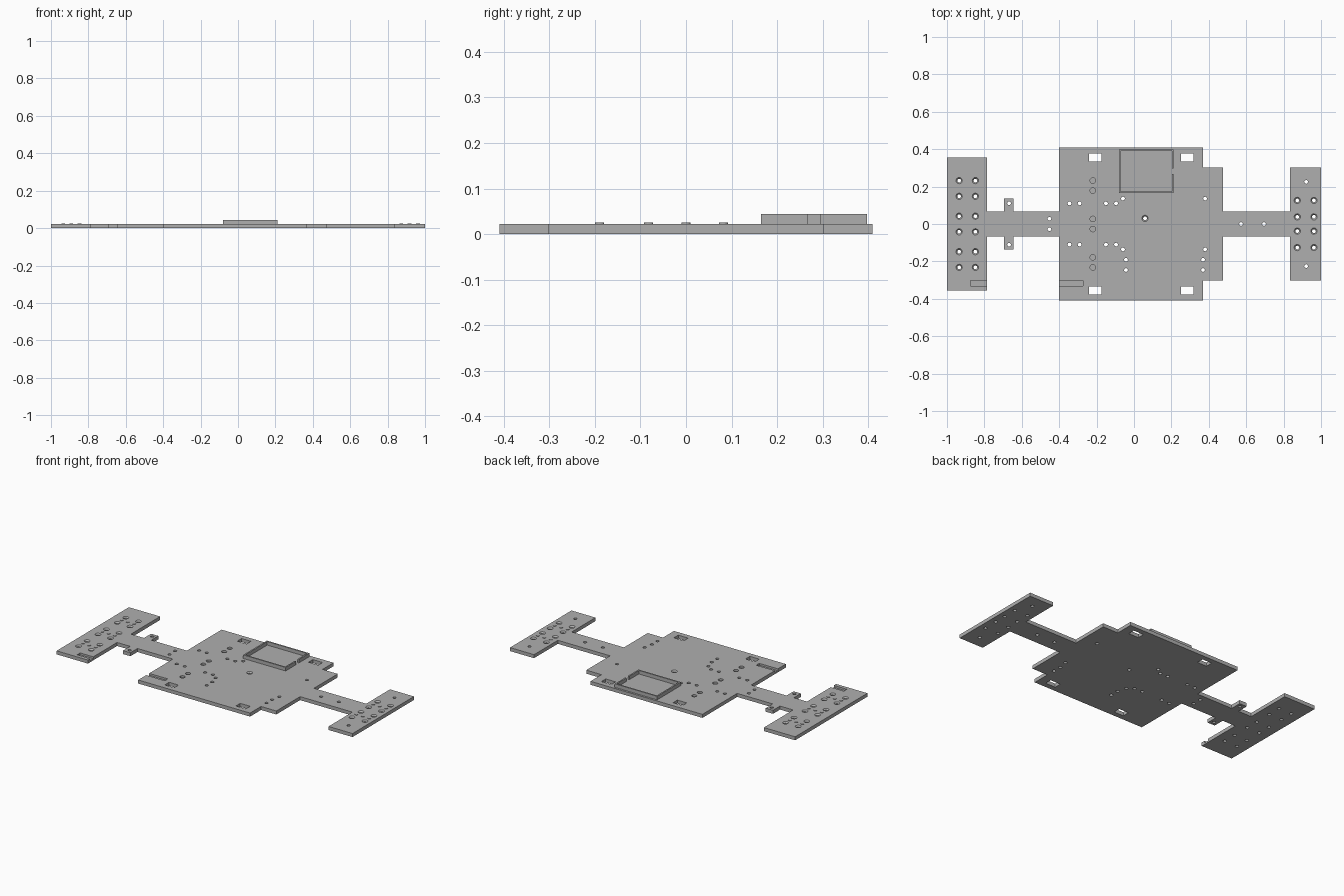
import bpy, bmesh
from mathutils import Matrix, Vector

if "Cube" in bpy.data.objects:
    bpy.data.objects.remove(bpy.data.objects["Cube"], do_unlink=True)

T = 0.022       # plate thickness
RIM = 0.044     # top of the tray walls

grey = bpy.data.materials.new("plain grey")
grey.use_nodes = True
grey.diffuse_color = (0.43, 0.43, 0.43, 1)
grey.node_tree.nodes["Principled BSDF"].inputs["Base Color"].default_value = grey.diffuse_color


def make(name, bm):
    bmesh.ops.recalc_face_normals(bm, faces=bm.faces)
    me = bpy.data.meshes.new(name)
    bm.to_mesh(me)
    bm.free()
    me.materials.append(grey)
    ob = bpy.data.objects.new(name, me)
    bpy.context.collection.objects.link(ob)
    return ob


def slab(bm, points, z0, z1):
    """Extrude a flat outline from z0 to z1."""
    face = bm.faces.new([bm.verts.new((x, y, z0)) for x, y in points])
    top = bmesh.ops.extrude_face_region(bm, geom=[face])["geom"]
    bmesh.ops.translate(bm, vec=Vector((0, 0, z1 - z0)),
                        verts=[v for v in top if isinstance(v, bmesh.types.BMVert)])


def box(bm, x0, x1, y0, y1, z0, z1):
    slab(bm, [(x0, y0), (x1, y0), (x1, y1), (x0, y1)], z0, z1)


def rod(bm, x, y, r_low, r_high, z0, z1):
    bmesh.ops.create_cone(bm, cap_ends=True, segments=16, radius1=r_low, radius2=r_high,
                          depth=z1 - z0, matrix=Matrix.Translation((x, y, (z0 + z1) / 2)))


def cut(target, bm):
    cutter = make("cutter", bm)
    cutter.hide_render = True
    mod = target.modifiers.new("cut", "BOOLEAN")
    mod.operation, mod.solver, mod.object = "DIFFERENCE", "EXACT", cutter
    bpy.context.view_layer.objects.active = target
    bpy.ops.object.modifier_apply(modifier=mod.name)
    bpy.data.objects.remove(cutter, do_unlink=True)


# Base plate: half-widths along x, mirrored into a closed outline
steps = [(-1, -0.785, 0.355), (-0.785, -0.695, 0.068), (-0.695, -0.645, 0.137),
         (-0.645, -0.4, 0.068), (-0.4, 0.37, 0.41), (0.37, 0.475, 0.302),
         (0.475, 0.835, 0.068), (0.835, 1, 0.302)]
half = [p for a, b, h in steps for p in ((a, h), (b, h))]
bm = bmesh.new()
slab(bm, half + [(x, -y) for x, y in reversed(half)], 0, T)
base = make("base_plate", bm)

# Screw hole positions
left_x, right_x = (-0.935, -0.848), (0.873, 0.962)
left_pairs, right_pairs = (0.19, 0, -0.19), (0.082, -0.082)
sunk = [(x, y + d) for x in left_x for y in left_pairs for d in (-0.042, 0.042)]
sunk += [(x, y + d) for x in right_x for y in right_pairs for d in (-0.044, 0.044)]
sunk.append((0.059, 0.03))
plain = [(x, s * y) for s in (1, -1) for x, y in
         [(-0.668, 0.111), (-0.452, 0.028), (-0.345, 0.11), (-0.291, 0.11), (-0.15, 0.11),
          (-0.096, 0.11), (-0.059, 0.136), (0.38, 0.136), (0.92, 0.225)]]
plain += [(x, y) for x in (-0.043, 0.369) for y in (-0.192, -0.246)]
plain += [(0.572, 0), (0.695, 0)]

# Through holes and rectangular strap slots
bm = bmesh.new()
for x, y in sunk + plain:
    rod(bm, x, y, 0.01, 0.01, -0.02, T + 0.02)
for x0, x1 in ((-0.24, -0.175), (0.25, 0.318)):
    for y0, y1 in ((0.335, 0.378), (-0.378, -0.335)):
        box(bm, x0, x1, y0, y1, -0.02, T + 0.02)
cut(base, bm)

# Countersinks, blind sockets and open-ended grooves
bm = bmesh.new()
for x, y in sunk:
    rod(bm, x, y, 0.009, 0.018, T - 0.009, T + 0.001)
for y in (0.205, 0, -0.205):
    for d in (-0.027, 0.027):
        rod(bm, -0.22, y + d, 0.015, 0.015, T - 0.012, T + 0.01)
box(bm, -0.875, -0.76, -0.332, -0.302, T - 0.012, T + 0.01)
box(bm, -0.42, -0.272, -0.332, -0.302, T - 0.012, T + 0.01)
cut(base, bm)

# Tray walls with a cable gap in the left side
x0, x1, y0, y1, w = -0.08, 0.212, 0.165, 0.398, 0.009
gap0, gap1 = 0.267, 0.296
bm = bmesh.new()
slab(bm, [(x1, gap0), (x1 - w, gap0), (x1 - w, y0 + w), (x0 + w, y0 + w), (x0 + w, y1 - w),
          (x1 - w, y1 - w), (x1 - w, gap1), (x1, gap1), (x1, y1), (x0, y1), (x0, y0), (x1, y0)],
     T - 0.002, RIM)
make("tray_walls", bm)

# Low studs between the screw hole pairs
bm = bmesh.new()
for xs, ys in ((left_x, left_pairs), (right_x, right_pairs)):
    for y in ys:
        for k in (0, 0.5, 1):
            rod(bm, xs[0] + k * (xs[1] - xs[0]), y, 0.01, 0.01, T - 0.002, T + 0.003)
make("marker_studs", bm)
